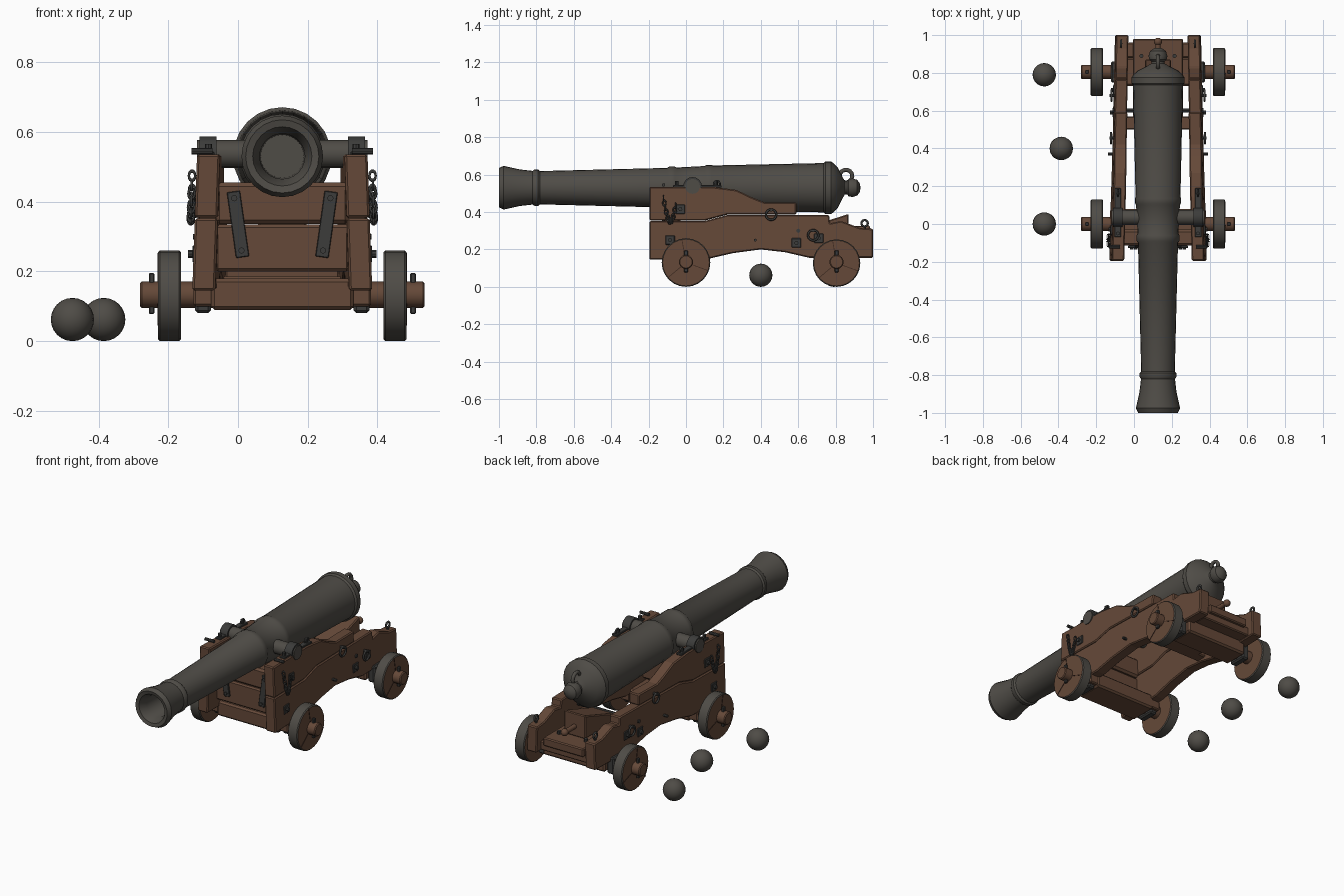
import bpy, bmesh, math
from mathutils import Vector, Matrix

if "Cube" in bpy.data.objects:
    bpy.data.objects.remove(bpy.data.objects["Cube"])

CX = 0.127   # centre line of gun and carriage
AZ = 0.53    # height of the bore axis


def material(name, rgb):
    m = bpy.data.materials.new(name)
    m.use_nodes = True
    m.diffuse_color = (*rgb, 1)
    bsdf = m.node_tree.nodes["Principled BSDF"]
    bsdf.inputs["Base Color"].default_value = (*rgb, 1)
    bsdf.inputs["Roughness"].default_value = 0.8
    return m


WOOD = material("brown wood", (0.13, 0.066, 0.04))
SEAM = material("dark wood", (0.05, 0.025, 0.016))
IRON = material("gun iron", (0.078, 0.072, 0.062))
DARK = material("dark iron", (0.045, 0.045, 0.043))


def finish(bm, name, mats, bevel=0.0, smooth=None):
    bmesh.ops.recalc_face_normals(bm, faces=bm.faces)
    me = bpy.data.meshes.new(name)
    bm.to_mesh(me)
    bm.free()
    ob = bpy.data.objects.new(name, me)
    bpy.context.collection.objects.link(ob)
    for m in mats:
        me.materials.append(m)
    if bevel:
        mod = ob.modifiers.new("soft edges", 'BEVEL')
        mod.width, mod.segments = bevel, 1
    if smooth:
        bpy.ops.object.select_all(action='DESELECT')
        ob.select_set(True)
        bpy.context.view_layer.objects.active = ob
        bpy.ops.object.shade_smooth_by_angle(angle=math.radians(smooth))
    return ob


def box(name, x, y, z, mat, bevel=0.006, turn=None):
    """Box from (min, max) ranges, optionally turned about its own centre."""
    bm = bmesh.new()
    bmesh.ops.create_cube(bm, size=1)
    size = [r[1] - r[0] for r in (x, y, z)]
    mid = Vector([sum(r) / 2 for r in (x, y, z)])
    mat4 = Matrix.Translation(mid) @ (turn or Matrix()) @ Matrix.Diagonal((*size, 1))
    bmesh.ops.transform(bm, matrix=mat4, verts=bm.verts)
    return finish(bm, name, [mat], bevel)


def rod(name, a, b, r, mat, sides=16, bevel=0.0):
    """Cylinder between two points."""
    a, b = Vector(a), Vector(b)
    bm = bmesh.new()
    bmesh.ops.create_cone(bm, cap_ends=True, segments=sides, radius1=r, radius2=r, depth=(b - a).length)
    rot = (b - a).to_track_quat('Z', 'Y').to_matrix().to_4x4()
    bmesh.ops.transform(bm, matrix=Matrix.Translation((a + b) / 2) @ rot, verts=bm.verts)
    return finish(bm, name, [mat], bevel, 40)


def lathe(name, profile, origin, mat, sides=24):
    """Turn a (radius, y) profile around the y axis."""
    bm = bmesh.new()
    vs = [bm.verts.new((r, y, 0)) for r, y in profile]
    es = [bm.edges.new(p) for p in zip(vs, vs[1:])]
    bmesh.ops.spin(bm, geom=vs + es, axis=(0, 1, 0), cent=(0, 0, 0), angle=2 * math.pi, steps=sides)
    bmesh.ops.remove_doubles(bm, verts=bm.verts, dist=1e-5)
    bmesh.ops.translate(bm, vec=origin, verts=bm.verts)
    return finish(bm, name, [mat], 0, 35)


def ring(name, centre, r, thick, mat, axis=(1, 0, 0), stretch=1.0):
    bpy.ops.mesh.primitive_torus_add(major_radius=r, minor_radius=thick, major_segments=14, minor_segments=6)
    ob = bpy.context.object
    ob.name = name
    rot = Vector(axis).to_track_quat('Z', 'Y').to_matrix().to_4x4()
    grow = Matrix.Diagonal((1, 1, stretch, 1))
    ob.data.transform(Matrix.Translation(centre) @ grow @ rot)
    ob.data.materials.append(mat)
    for p in ob.data.polygons:
        p.use_smooth = True


def ball(name, centre, r, mat):
    bm = bmesh.new()
    bmesh.ops.create_uvsphere(bm, u_segments=20, v_segments=12, radius=r)
    bmesh.ops.translate(bm, vec=centre, verts=bm.verts)
    finish(bm, name, [mat], 0, 60)


def spread(y, z):
    """Distance of a cheek's outer face from the centre line."""
    return 0.258 - 0.03 * (y + 0.19) / 1.19 - 0.035 * (z - 0.15)


def cheek(name, s, outline):
    bm = bmesh.new()
    sides = []
    for inset in (0, 0.066):
        sides.append([bm.verts.new((CX + s * (spread(y, z) - inset), y, z)) for y, z in outline])
        bm.faces.new(sides[-1])
    n = len(outline)
    for i in range(n):
        j = (i + 1) % n
        bm.faces.new((sides[0][i], sides[0][j], sides[1][j], sides[1][i]))
    finish(bm, name, [WOOD], 0.006)


# Barrel with muzzle swell, bands, breech and bore
lathe("barrel", [
    (0, -0.7), (0.062, -0.7), (0.065, -0.95), (0.085, -0.995), (0.105, -1), (0.117, -0.975),
    (0.098, -0.89), (0.09, -0.82), (0.097, -0.81), (0.097, -0.79), (0.089, -0.78),
    (0.106, -0.1), (0.113, -0.09), (0.113, -0.06), (0.108, -0.05), (0.116, 0.1),
    (0.122, 0.11), (0.122, 0.135), (0.119, 0.145), (0.131, 0.7), (0.132, 0.735), (0.141, 0.745),
    (0.141, 0.775), (0.13, 0.79), (0.11, 0.81), (0.06, 0.835), (0.035, 0.85), (0.035, 0.86),
    (0.046, 0.87), (0.05, 0.89), (0.042, 0.915), (0.022, 0.93), (0, 0.933)], (CX, 0, AZ), IRON)
ring("breech_ring", (CX, 0.855, 0.592), 0.034, 0.011, IRON)
rod("trunnions", (CX - 0.245, 0.035, 0.537), (CX + 0.245, 0.035, 0.537), 0.04, IRON)

lower = [(-0.195, 0.145), (0.12, 0.15), (0.25, 0.18), (0.4, 0.2), (0.53, 0.185), (0.66, 0.155), (1, 0.155),
         (1, 0.31), (0.93, 0.315), (0.83, 0.352), (0.77, 0.34), (0.765, 0.384), (0.22, 0.384), (0.1, 0.352),
         (-0.195, 0.352)]
upper = [(-0.195, 0.354), (0.1, 0.354), (0.22, 0.386), (0.59, 0.386), (0.59, 0.452), (0.42, 0.452),
         (0.36, 0.475), (0.27, 0.518), (0.14, 0.535), (-0.195, 0.535)]

for s, side in ((1, "left"), (-1, "right")):
    def X(d):
        return CX + s * d

    def span(a, b):
        return sorted((X(a), X(b)))

    # Cheeks of two stepped planks
    cheek(side + "_lower_cheek", s, lower)
    cheek(side + "_upper_cheek", s, upper)

    # Cap over the trunnion
    rod(side + "_cap", (X(0.188), 0.035, 0.537), (X(0.238), 0.035, 0.537), 0.05, DARK)
    box(side + "_cap_strap", span(0.195, 0.23), (-0.07, 0.19), (0.53, 0.544), DARK, 0.003)
    for y in (-0.05, 0.16):
        rod(side + "_cap_bolt", (X(0.212), y, 0.53), (X(0.212), y, 0.565), 0.01, DARK, 8)
    ring(side + "_cap_ring", (X(0.212), 0.165, 0.55), 0.017, 0.005, DARK)

    # Wheels with iron treads, plank seams, axle arms and linchpins
    for y, r, end in ((0, 0.13, "front"), (0.805, 0.127, "rear")):
        tag = side + "_" + end
        wheel = rod(tag + "_wheel", (X(0.291), y, r), (X(0.356), y, r), r, WOOD, 24, 0.005)
        wheel.data.materials.append(IRON)
        for p in wheel.data.polygons:
            p.material_index = int(abs(p.normal.x) < 0.5)
        for k in range(3):
            a = math.radians(120 * k + 100)
            box(tag + "_wheel_seam", span(0.35, 0.358), (y + 0.08 * math.cos(a) - 0.045, y + 0.08 * math.cos(a) + 0.045),
                (r + 0.08 * math.sin(a) - 0.002, r + 0.08 * math.sin(a) + 0.002), SEAM, 0,
                Matrix.Rotation(a, 4, 'X'))
        rod(tag + "_axle_arm", (X(0.15), y, 0.133), (X(0.408), y, 0.133), 0.038, WOOD, 14, 0.005)
        box(tag + "_linchpin", span(0.367, 0.383), (y - 0.01, y + 0.01), (0.078, 0.195), DARK, 0.003)
        box(tag + "_axle_strap", span(0.205, 0.25), (y - 0.055, y + 0.055), (0.08, 0.18), DARK, 0.008)

    # Plates, bolts and ring bolts on the outer faces
    for y, z in ((-0.085, 0.25), (-0.03, 0.415), (0.59, 0.235), (0.71, 0.26)):
        d = spread(y, z)
        box(side + "_bolt_plate", span(d - 0.004, d + 0.006), (y - 0.025, y + 0.025), (z - 0.025, z + 0.025), DARK, 0.003)
        rod(side + "_bolt_head", (X(d), y, z), (X(d + 0.018), y, z), 0.011, DARK, 8)
    for y, z in ((0.37, 0.25), (0.455, 0.41), (0.68, 0.3)):
        d = spread(y, z)
        rod(side + "_eye_bolt", (X(d - 0.01), y, z), (X(d + 0.025), y, z), 0.008, DARK, 8)
        if z > 0.25:
            ring(side + "_hanging_ring", (X(d + 0.016), y, z - 0.024), 0.028, 0.006, DARK)
    ring(side + "_rear_eye", (X(0.195), 0.955, 0.34), 0.017, 0.006, DARK)
    rod(side + "_rear_eye_stem", (X(0.195), 0.955, 0.3), (X(0.195), 0.955, 0.325), 0.007, DARK, 8)

    # Chain looped down from the cap strap
    for k in range(15):
        t = k / 14
        y = -0.12 + 0.065 * t
        z = 0.53 - 0.18 * math.sin(math.pi * (0.1 + 0.72 * t))
        d = spread(y, z) + 0.014
        ring(side + "_chain_link", (X(d), y, z), 0.009, 0.0035, DARK, (1, 0, 0) if k % 2 else (0, 1, 0), 1.5)
    rod(side + "_chain_staple", (X(0.2), -0.12, 0.545), (X(0.26), -0.12, 0.545), 0.009, DARK, 8)

    # Slanted iron straps on the front transom
    tilt = Matrix.Rotation(s * math.radians(8), 4, 'Y')
    box(side + "_transom_strap", span(0.108, 0.146), (-0.127, -0.115), (0.24, 0.43), DARK, 0.002, tilt)
    for z, d in ((0.26, 0.117), (0.41, 0.138)):
        rod(side + "_strap_bolt", (X(d), -0.135, z), (X(d), -0.12, z), 0.009, DARK, 8)

    # Bolts on the stool bed
    rod(side + "_bed_bolt", (X(0.088), 0.89, 0.25), (X(0.088), 0.89, 0.268), 0.011, DARK, 8)

# Front transom planks
wide = (CX - 0.192, CX + 0.192)
box("lower_transom", wide, (-0.115, -0.04), (0.2, 0.334), WOOD, 0.008)
box("upper_transom", wide, (-0.115, -0.03), (0.336, 0.455), WOOD, 0.012)

# Axle beams
box("front_axle_beam", (CX - 0.255, CX + 0.255), (-0.075, 0.075), (0.1, 0.16), WOOD)
box("front_axle_face", (CX - 0.205, CX + 0.205), (-0.09, 0.08), (0.09, 0.18), WOOD, 0.01)
box("rear_axle_beam", (CX - 0.205, CX + 0.205), (0.73, 0.88), (0.09, 0.185), WOOD, 0.01)

# Stool bed, rear transom and elevating wedge with handle
box("stool_bed", (CX - 0.133, CX + 0.133), (0.55, 0.98), (0.2, 0.25), WOOD)
box("rear_transom", (CX - 0.165, CX + 0.165), (0.88, 0.96), (0.16, 0.215), WOOD)
box("stool_rest", (CX - 0.18, CX + 0.18), (0.5, 0.57), (0.2, 0.26), WOOD)
wedge = box("quoin", (CX - 0.07, CX + 0.07), (0.56, 0.87), (0.25, 0.36), WOOD, 0.006)
for v in wedge.data.vertices:
    if v.co.z > 0.3:
        v.co.z = 0.39 if v.co.y > 0.7 else 0.29
rod("quoin_handle", (CX, 0.86, 0.31), (CX, 0.95, 0.31), 0.014, WOOD, 10)
ball("quoin_knob", (CX, 0.965, 0.31), 0.021, WOOD)
rod("cross_bolt", (CX - 0.24, 0.6, 0.3), (CX + 0.24, 0.6, 0.3), 0.011, DARK, 8)

# Loose shot
for x, y in ((-0.475, 0.79), (-0.385, 0.4), (-0.475, 0)):
    ball("shot", (x, y, 0.062), 0.062, IRON)
